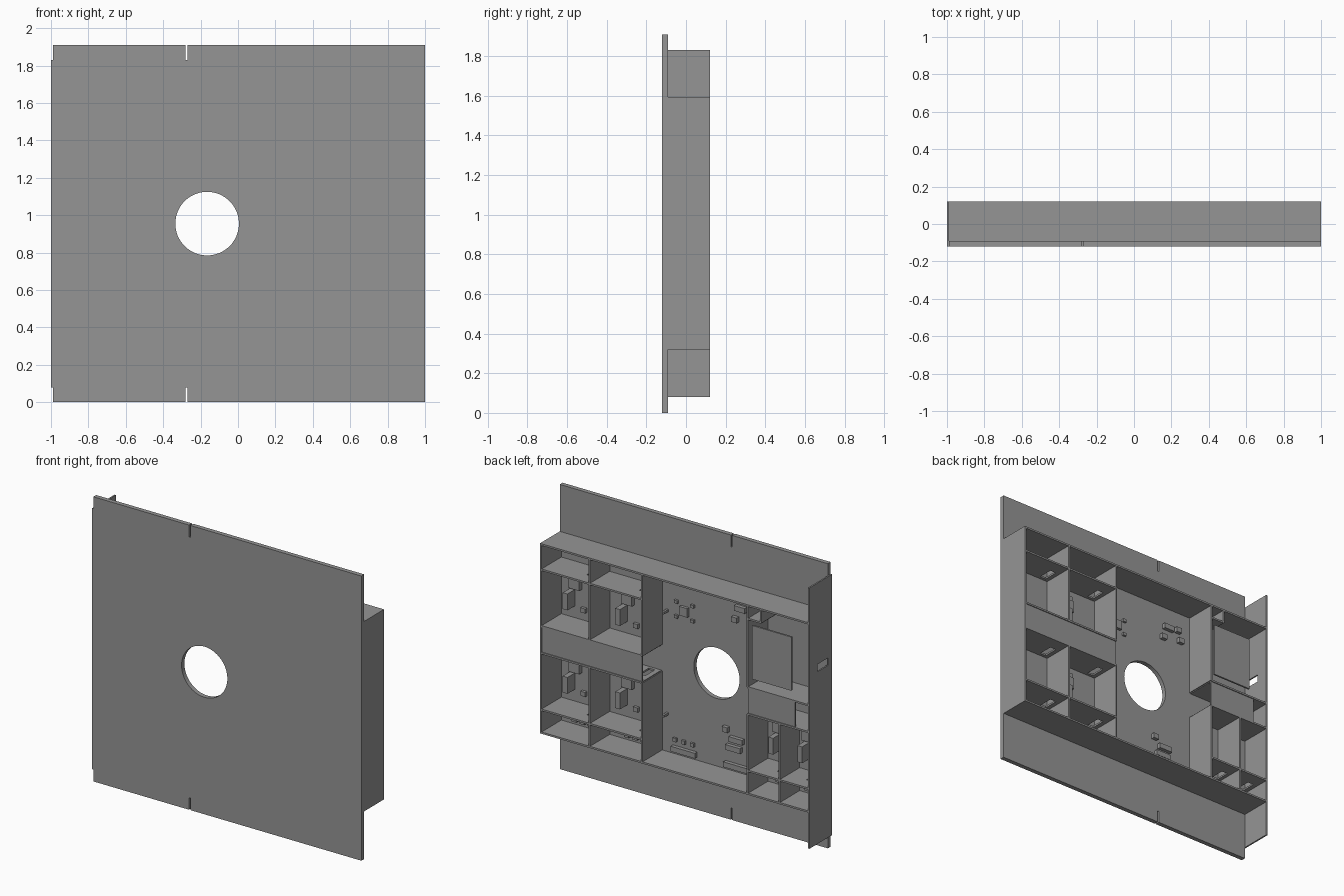
import bpy, math

if "Cube" in bpy.data.objects:
    bpy.data.objects.remove(bpy.data.objects["Cube"], do_unlink=True)

grey = bpy.data.materials.new("mid grey")
grey.use_nodes = True
COLOUR = (0.3, 0.3, 0.3, 1)
grey.diffuse_color = COLOUR
grey.node_tree.nodes["Principled BSDF"].inputs["Base Color"].default_value = COLOUR

FRONT, FACE, RIM = -0.12, -0.09, 0.12   # panel front, panel back, free edge of the walls
T = 0.012                               # wall thickness
TOP, UPPER, BAND_HI, BAND_LO, LOWER, BASE = 1.595, 1.42, 1.04, 0.86, 0.48, 0.32
INNER, MID, RIGHT_WALL, RIGHT_MID = 0.245, 0.635, -0.54, -0.775


def box(name, x0, x1, y0, y1, z0, z1):
    bpy.ops.mesh.primitive_cube_add(size=1, location=((x0 + x1) / 2, (y0 + y1) / 2, (z0 + z1) / 2))
    ob = bpy.context.object
    ob.name = name
    ob.scale = (x1 - x0, y1 - y0, z1 - z0)
    bpy.ops.object.transform_apply(location=False, rotation=False, scale=True)
    ob.data.materials.append(grey)
    return ob


def cut(ob, cutters):
    for c in cutters:
        mod = ob.modifiers.new("cut", "BOOLEAN")
        mod.operation, mod.solver, mod.object = "DIFFERENCE", "EXACT", c
        bpy.context.view_layer.objects.active = ob
        bpy.ops.object.modifier_apply(modifier=mod.name)
        bpy.data.objects.remove(c, do_unlink=True)


def upright(name, x, z0, z1):
    return box(name, x - T / 2, x + T / 2, FACE, RIM, z0, z1)


def shelf(name, x0, x1, z, slots=()):
    ob = box(name, x0, x1, FACE, RIM, z - T / 2, z + T / 2)
    cut(ob, [box("slot_cutter", x, x + 0.045, -0.07, 0.03, z - 0.05, z + 0.05) for x in slots])


def part(name, x, z, w, h, depth):
    return box(name, x - w / 2, x + w / 2, FACE, FACE + depth, z - h / 2, z + h / 2)


# Front panel with round opening and edge slots
panel = box("front_panel", -0.99, 1, FRONT, FACE, 0, 1.91)
bpy.ops.mesh.primitive_cylinder_add(vertices=64, radius=0.17, depth=0.4,
                                    location=(-0.165, -0.1, 0.955), rotation=(math.pi / 2, 0, 0))
opening = bpy.context.object
cut(panel, [opening] + [box("slot_cutter", -0.28, -0.27, -0.3, 0.1, z, z + 0.2) for z in (-0.12, 1.83)])

# Tall end wall with socket opening
end_wall = box("tall_end_wall", -1, -0.99, FRONT, RIM, 0.08, 1.83)
cut(end_wall, [box("socket_cutter", -1.1, -0.9, -0.08, 0.035, 1.235, 1.285)])

# Outer frame
box("left_end_wall", 1 - T, 1, FACE, RIM, BASE, TOP)
box("top_wall", -0.99, 1 - T, FACE, RIM, TOP - T, TOP)
box("bottom_wall", -0.99, 1 - T, FACE, RIM, BASE, BASE + T)

# Uprights, left open across the middle channel
for x in (INNER, RIGHT_WALL):
    upright("upper_upright", x, BAND_HI, TOP - T)
    upright("lower_upright", x, BASE + T, BAND_LO)
upright("upper_left_divider", MID, BAND_HI, TOP - T)
upright("lower_left_divider", MID, BASE + T, BAND_LO)
upright("lower_right_divider", RIGHT_MID, BASE + T, BAND_LO)

# Shelves
for z in (UPPER, BAND_HI, BAND_LO, LOWER):
    shelf("left_shelf", INNER, 1 - T, z, () if z == BAND_HI else (0.67, 0.28))
shelf("right_channel_top", -0.99, RIGHT_WALL, BAND_HI)
shelf("right_channel_bottom", -0.99, RIGHT_WALL, BAND_LO)
shelf("right_lower_shelf", -0.99, RIGHT_WALL, LOWER, (-0.745, -0.96))

# Small corner pocket
shelf("pocket_shelf", -0.64, RIGHT_WALL, 1.5)
upright("pocket_side", -0.64, 1.5, TOP - T)

# Channel covers and display plate
box("left_channel_cover", INNER, 1 - T, 0.104, 0.114, BAND_LO, BAND_HI)
box("right_channel_cover", -0.89, RIGHT_WALL, 0.104, 0.114, BAND_LO, BAND_HI)
box("display_plate", -0.86, -0.57, 0.1, 0.112, 1.1, 1.46)

# Circuit parts repeated in each cell
cells = [(MID + dx, z) for dx in (0, INNER - MID) for z in (UPPER, BAND_LO)]
cells += [(RIGHT_MID, BAND_LO), (-0.99, BAND_LO)]
for x, z in cells:
    w = 0.3 if x > 0 else 0.17
    part("relay", x + w * 0.8, z - 0.13, 0.08, 0.08, 0.03)
    part("terminal", x + w * 0.9, z - 0.24, 0.035, 0.11, 0.08)
    part("capacitor", x + w * 0.75, z - 0.07, 0.04, 0.03, 0.02)
    for i in range(2):
        part("resistor", x + w * (0.4 + 0.2 * i), z - 0.3, 0.035, 0.03, 0.02)
    if z == BAND_LO:
        for i in range(3):
            part("base_connector", x + w * (0.4 + 0.2 * i), 0.38, 0.035, 0.04, 0.03)

# Central controller chip with its surrounding parts
part("controller_chip", 0.07, 1.31, 0.06, 0.06, 0.02)
for sx in (-1, 1):
    for sz in (-1, 1):
        part("chip_capacitor", 0.07 + sx * 0.06, 1.31 + sz * 0.05, 0.025, 0.02, 0.015)
for z in (1.28, 0.587):
    part("sensor_pin", 0.2, z, 0.015, 0.015, 0.05)

# Loose parts on the central board
for x, z, w in [(-0.35, 1.44, 0.08), (-0.31, 1.36, 0.04), (-0.45, 1.38, 0.04), (-0.43, 1.45, 0.04),
                (-0.24, 0.605, 0.04), (-0.32, 0.55, 0.1), (-0.3, 0.49, 0.11),
                (0.07, 0.37, 0.18), (-0.32, 0.37, 0.18)]:
    part("board_part", x, z, w, 0.035, 0.025)
for i in range(3):
    part("indicator", 0.01 + 0.065 * i, 0.43, 0.025, 0.025, 0.015)
